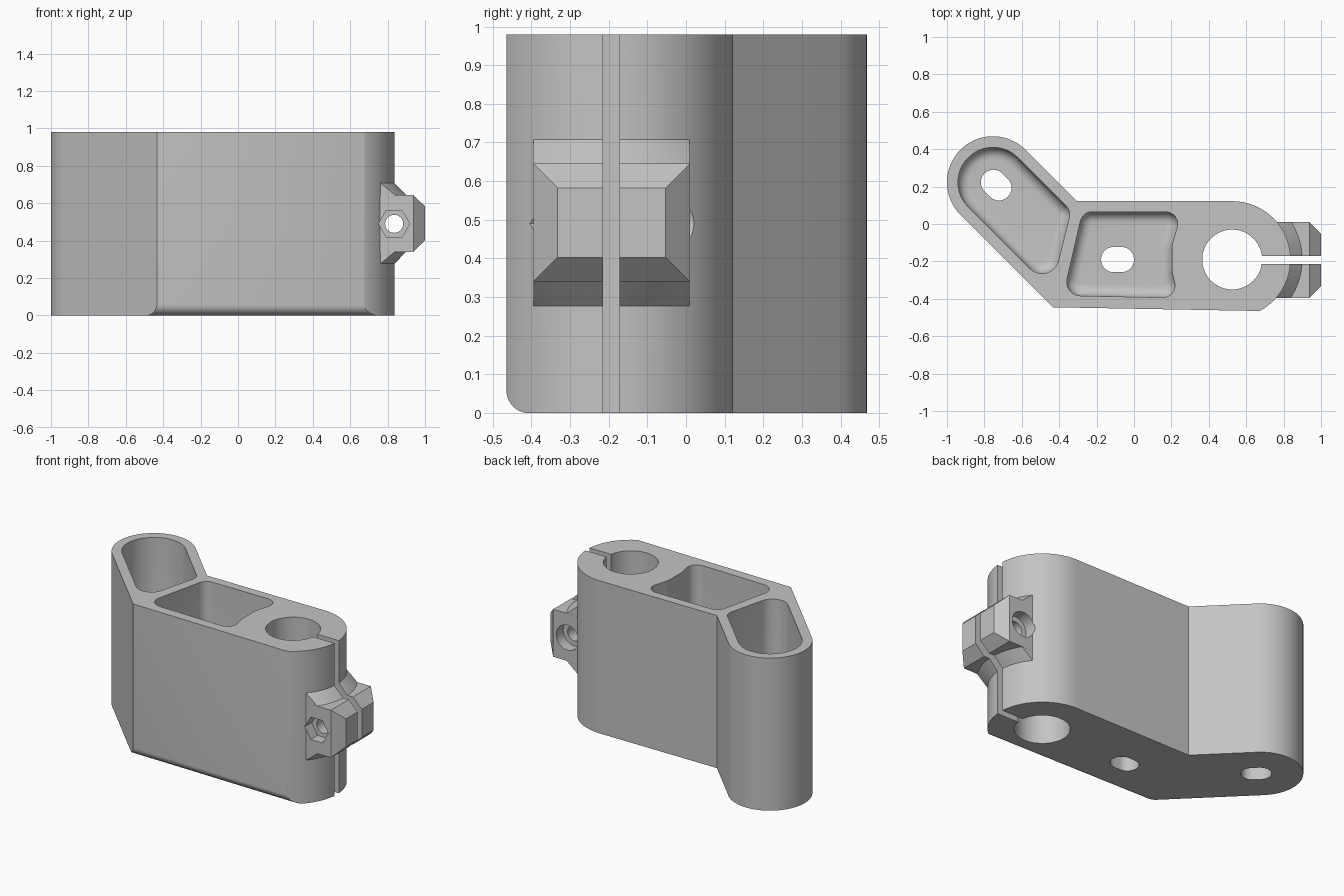
import bpy, bmesh, math
from mathutils import Vector

if bpy.data.objects.get("Cube"):
    bpy.data.objects.remove(bpy.data.objects["Cube"])

HEIGHT = 0.98
FLOOR = 0.1
FILLET = 0.06
BORE = (0.525, -0.19)
BOLT = (0.835, 0.49)

grey = bpy.data.materials.new("light_grey")
grey.use_nodes = True
grey.diffuse_color = (0.55, 0.55, 0.55, 1)
grey.node_tree.nodes["Principled BSDF"].inputs["Base Color"].default_value = (0.55, 0.55, 0.55, 1)


def rounded(corners, inset=0.0, steps=12):
    """Counter-clockwise outline with a radius at each corner, moved inward by inset."""
    out = []
    for i, (x, y, r) in enumerate(corners):
        p = Vector((x, y))
        a = (p - Vector(corners[i - 1][:2])).normalized()
        b = (Vector(corners[(i + 1) % len(corners)][:2]) - p).normalized()
        turn = math.atan2(a.x * b.y - a.y * b.x, a.dot(b))
        side = 1 if turn > 0 else -1
        centre = p + (b - a).normalized() * (r / math.cos(turn / 2))
        start = math.atan2(-a.x, a.y)
        count = steps if r else 0
        for k in range(count + 1):
            t = start + turn * k / max(count, 1)
            out.append(centre + Vector((math.cos(t), math.sin(t))) * (side * r - inset))
    return out


def circle(cx, cy, r, n=64):
    return [(cx + r * math.cos(2 * math.pi * i / n), cy + r * math.sin(2 * math.pi * i / n))
            for i in range(n)]


def loft(name, rings):
    """Closed solid through rings of 3D points, faces turned outward."""
    bm = bmesh.new()
    loops = [[bm.verts.new(p) for p in ring] for ring in rings]
    for lo, hi in zip(loops, loops[1:]):
        for i in range(len(lo)):
            bm.faces.new((lo[i - 1], lo[i], hi[i], hi[i - 1]))
    bm.faces.new(loops[0][::-1])
    bm.faces.new(loops[-1])
    bmesh.ops.remove_doubles(bm, verts=bm.verts[:], dist=1e-5)
    bm.normal_update()
    if bm.calc_volume(signed=True) < 0:
        bmesh.ops.reverse_faces(bm, faces=bm.faces[:])
    mesh = bpy.data.meshes.new(name)
    bm.to_mesh(mesh)
    bm.free()
    mesh.materials.append(grey)
    obj = bpy.data.objects.new(name, mesh)
    bpy.context.scene.collection.objects.link(obj)
    return obj


def prism(name, outline, z0, z1):
    return loft(name, [[(x, y, z) for x, y in outline] for z in (z0, z1)])


def prism_y(name, outline, y0, y1):
    return loft(name, [[(x, y, z) for x, z in outline] for y in (y0, y1)])


def volume(mesh):
    bm = bmesh.new()
    bm.from_mesh(mesh)
    result = bm.calc_volume(signed=True)
    bm.free()
    return result


def combine(target, tool, operation):
    """Boolean that takes the first solver giving a sensible volume."""
    before = volume(target.data)
    mod = target.modifiers.new("combine", 'BOOLEAN')
    mod.object, mod.operation = tool, operation
    chosen = target.data
    for solver in ('MANIFOLD', 'EXACT', 'FLOAT'):
        mod.solver = solver
        bpy.context.view_layer.update()
        graph = bpy.context.evaluated_depsgraph_get()
        mesh = bpy.data.meshes.new_from_object(target.evaluated_get(graph))
        ratio = volume(mesh) / before
        if (1.00001 < ratio < 4) if operation == 'UNION' else (0.03 < ratio < 0.99999):
            chosen = mesh
            break
    target.modifiers.clear()
    target.data = chosen
    bpy.data.objects.remove(tool)


def box(x0, x1, y0, y1):
    return [(x0, y0), (x1, y0), (x1, y1), (x0, y1)]


# Arm frame: the slanted arm runs at 45 degrees from the round tip
TIP = Vector((-0.754, 0.223))
ALONG = Vector((1, -1)).normalized()
ACROSS = Vector((1, 1)).normalized()


def tip_corners(r):
    return [(*(TIP - ALONG * r + ACROSS * (s * r)), r) for s in (1, -1)]


# Main body
body = prism("clamp_bracket", rounded(tip_corners(0.246) + [
    (-0.377, -0.502, 0), (0.837, -0.502, 0.312), (0.837, 0.122, 0.312),
    (-0.305, 0.122, 0)], steps=24), 0, HEIGHT)

# Trim the front to a slightly slanted wall with a rounded lower edge
arc = [(FILLET - FILLET * math.sin(t), FILLET - FILLET * math.cos(t) - 0.0005)
       for t in (math.pi / 2 * k / 10 for k in range(11))]
trim = [(-0.2, -0.1), (FILLET, -0.1)] + arc + [(0, 1.1), (-0.2, 1.1)]
combine(body, loft("front_trim", [[(x, -0.453 - 0.018 * x + y, z) for y, z in trim]
                                  for x in (-1.2, 1.2)]), 'DIFFERENCE')

# Clamp lug: chamfered block plus a conical collar around the round end
lug = loft("clamp_lug", [[(x, -0.1925 + sy * (0.2025 - c), 0.4925 + sz * (0.1525 - c))
                          for sy, sz in ((-1, -1), (1, -1), (1, 1), (-1, 1))]
                         for x, c in ((0.72, 0), (0.937, 0), (1.0, 0.0625))])
collar = loft("collar", [[(x, y, z) for x, y in circle(*BORE, r, 96)]
                         for r, z in ((0.311, 0.276), (0.375, 0.341),
                                      (0.375, 0.644), (0.311, 0.709))])
combine(collar, prism("collar_limit", box(0.73, 1.1, -0.3945, 0.0095), 0.2, 0.8), 'INTERSECT')
combine(lug, collar, 'UNION')
combine(body, lug, 'UNION')

# Hollow pockets with filleted floors
arm_pocket = tip_corners(0.187) + [(-0.443, -0.352, 0.091), (-0.337, 0.07, 0.065)]
middle_pocket = [(-0.378, -0.382, 0.075), (0.235, -0.395, 0.065), (0.203, -0.25, 0.12),
                 (0.203, -0.11, 0.12), (0.256, 0.065, 0.065), (-0.275, 0.065, 0.065)]
for corners in (arm_pocket, middle_pocket):
    levels = [(FLOOR + FILLET * (1 - math.cos(t)), FILLET * (1 - math.sin(t)))
              for t in (math.pi / 2 * k / 8 for k in range(9))] + [(1.1, 0)]
    combine(body, loft("pocket", [[(*p, z) for p in rounded(corners, inset)]
                                  for z, inset in levels]), 'DIFFERENCE')

# Slotted holes through the pocket floors
for centre, u in ((Vector((-0.737, 0.208)), ALONG), (Vector((-0.088, -0.19)), Vector((1, 0)))):
    v = Vector((-u.y, u.x))
    slot = [(*(centre + u * (a * 0.088) + v * (b * 0.067)), 0.066)
            for a, b in ((-1, -1), (1, -1), (1, 1), (-1, 1))]
    combine(body, prism("slot", rounded(slot), -0.1, FLOOR + 0.05), 'DIFFERENCE')

# Shaft bore and clamping slit
combine(body, prism("bore", circle(*BORE, 0.16), -0.1, 1.1), 'DIFFERENCE')
combine(body, prism("slit", box(0.6, 1.2, -0.215, -0.172), -0.1, 1.1), 'DIFFERENCE')

# Bolt hole with a hexagonal nut recess in front and a round head recess behind
combine(body, prism_y("bolt_hole", circle(*BOLT, 0.048, 40), -0.6, 0.3), 'DIFFERENCE')
combine(body, prism_y("nut_recess", circle(*BOLT, 0.083, 6), -0.6, -0.325), 'DIFFERENCE')
combine(body, prism_y("head_recess", circle(*BOLT, 0.08, 40), -0.06, 0.1), 'DIFFERENCE')

# Smooth shading with sharp edges kept
bpy.ops.object.select_all(action='DESELECT')
body.select_set(True)
bpy.context.view_layer.objects.active = body
bpy.ops.object.shade_smooth_by_angle(angle=math.radians(30))
